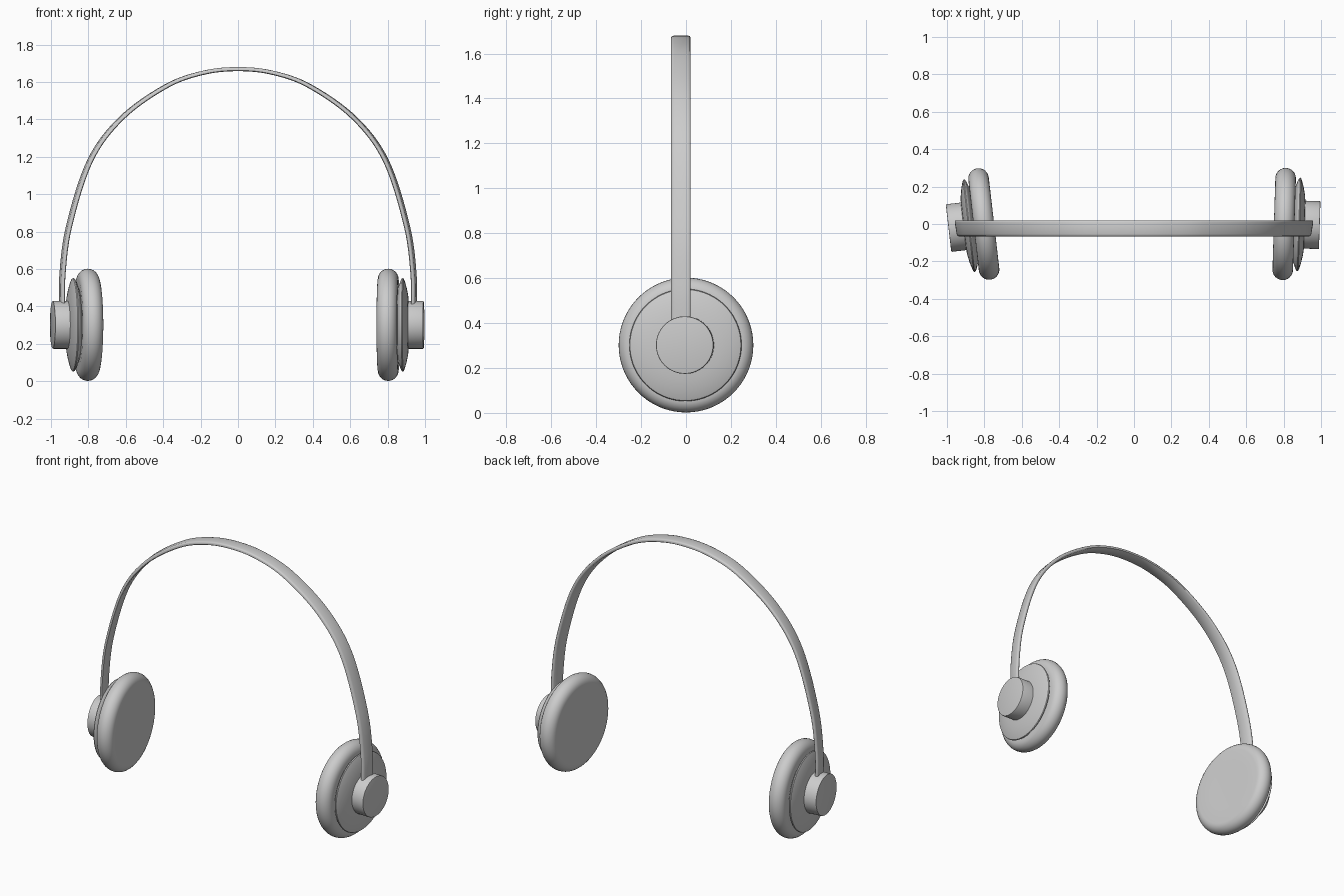
import bpy, bmesh, math
from mathutils import Vector, Matrix

if "Cube" in bpy.data.objects:
    bpy.data.objects.remove(bpy.data.objects["Cube"])


def finish(bm, name, angle=35):
    bmesh.ops.recalc_face_normals(bm, faces=bm.faces)
    me = bpy.data.meshes.new(name)
    bm.to_mesh(me)
    bm.free()
    ob = bpy.data.objects.new(name, me)
    bpy.context.collection.objects.link(ob)
    bpy.ops.object.select_all(action='DESELECT')
    ob.select_set(True)
    bpy.context.view_layer.objects.active = ob
    bpy.ops.object.shade_smooth_by_angle(angle=math.radians(angle))
    return ob


def lathe(name, profile, matrix, segs=72):
    """Revolve (radius, outward offset) points about the local x axis."""
    bm = bmesh.new()
    vs = [bm.verts.new((u, r, 0)) for r, u in profile]
    es = [bm.edges.new(p) for p in zip(vs, vs[1:])]
    bmesh.ops.spin(bm, geom=vs + es, cent=(0, 0, 0), axis=(1, 0, 0),
                   angle=math.tau, steps=segs, use_duplicate=False)
    bmesh.ops.remove_doubles(bm, verts=bm.verts, dist=1e-5)
    bm.transform(matrix)
    return finish(bm, name)


# Ear cup profiles
R = 0.055
pad = [(0, -0.052), (0.15, -0.053)]
pad += [(0.245 + R * math.cos(a), R * math.sin(a))
        for a in [math.radians(-90 + 15 * i) for i in range(13)]]
pad += [(0, R)]
shell = [(0, 0.04), (0.19, 0.05), (0.235, 0.066), (0.247, 0.073), (0.25, 0.078),
         (0.247, 0.083), (0.235, 0.088), (0.20, 0.098), (0.16, 0.106), (0.10, 0.112), (0, 0.114)]
cap = [(0, 0.09), (0.128, 0.09), (0.128, 0.185), (0.1265, 0.189), (0.123, 0.19), (0, 0.19)]

# Both cups, each swivelled a little toward the front
for side, s, swivel in (("left", -1, 6.6), ("right", 1, 1.8)):
    m = (Matrix.Translation((s * 0.803, 0, 0.302))
         @ Matrix.Rotation(math.radians(-s * swivel), 4, 'Z')
         @ Matrix.Diagonal((s, 1, 1, 1)))
    lathe(side + "_ear_pad", pad, m)
    lathe(side + "_cup_shell", shell, m)
    lathe(side + "_hinge_cap", cap, m)

# Headband path: half outline (outer edge), mirrored
half = [(0.958, 0.36), (0.957, 0.57), (0.92, 0.837), (0.807, 1.185),
        (0.634, 1.416), (0.393, 1.587), (0.19, 1.66)]
pts = [Vector((-x, z)) for x, z in half] + [Vector((0, 1.68))]
pts += [Vector((x, z)) for x, z in reversed(half)]
ctrl = [2 * pts[0] - pts[1]] + pts + [2 * pts[-1] - pts[-2]]
path = []
STEPS = 8
for i in range(1, len(ctrl) - 2):
    p0, p1, p2, p3 = ctrl[i - 1:i + 3]
    for k in range(STEPS):
        t = k / STEPS
        path.append(0.5 * (2 * p1 + (p2 - p0) * t + (2 * p0 - 5 * p1 + 4 * p2 - p3) * t ** 2
                           + (3 * p1 - p0 - 3 * p2 + p3) * t ** 3))
path.append(pts[-1])

# Headband cross-section (y, depth below outer edge), slightly rounded
W, T = 0.043, 0.022
section = [(-W, -0.008), (-W + 0.003, -0.003), (-W + 0.012, 0), (W - 0.012, 0),
           (W - 0.003, -0.003), (W, -0.008), (W, -T + 0.004), (W - 0.005, -T),
           (-W + 0.005, -T), (-W, -T + 0.004)]
bm = bmesh.new()
rings = []
for i, p in enumerate(path):
    d = (path[min(i + 1, len(path) - 1)] - path[max(i - 1, 0)]).normalized()
    n = Vector((-d.y, d.x))
    # sides of the band flare outward toward the back
    rings.append([bm.verts.new((p.x + n.x * (h + 0.16 * (y - W)), y - 0.023, p.y + n.y * h))
                  for y, h in section])
for a, b in zip(rings, rings[1:]):
    for j in range(len(section)):
        k = (j + 1) % len(section)
        bm.faces.new((a[j], a[k], b[k], b[j]))
bm.faces.new(rings[0])
bm.faces.new(rings[-1])
finish(bm, "headband", 50)
